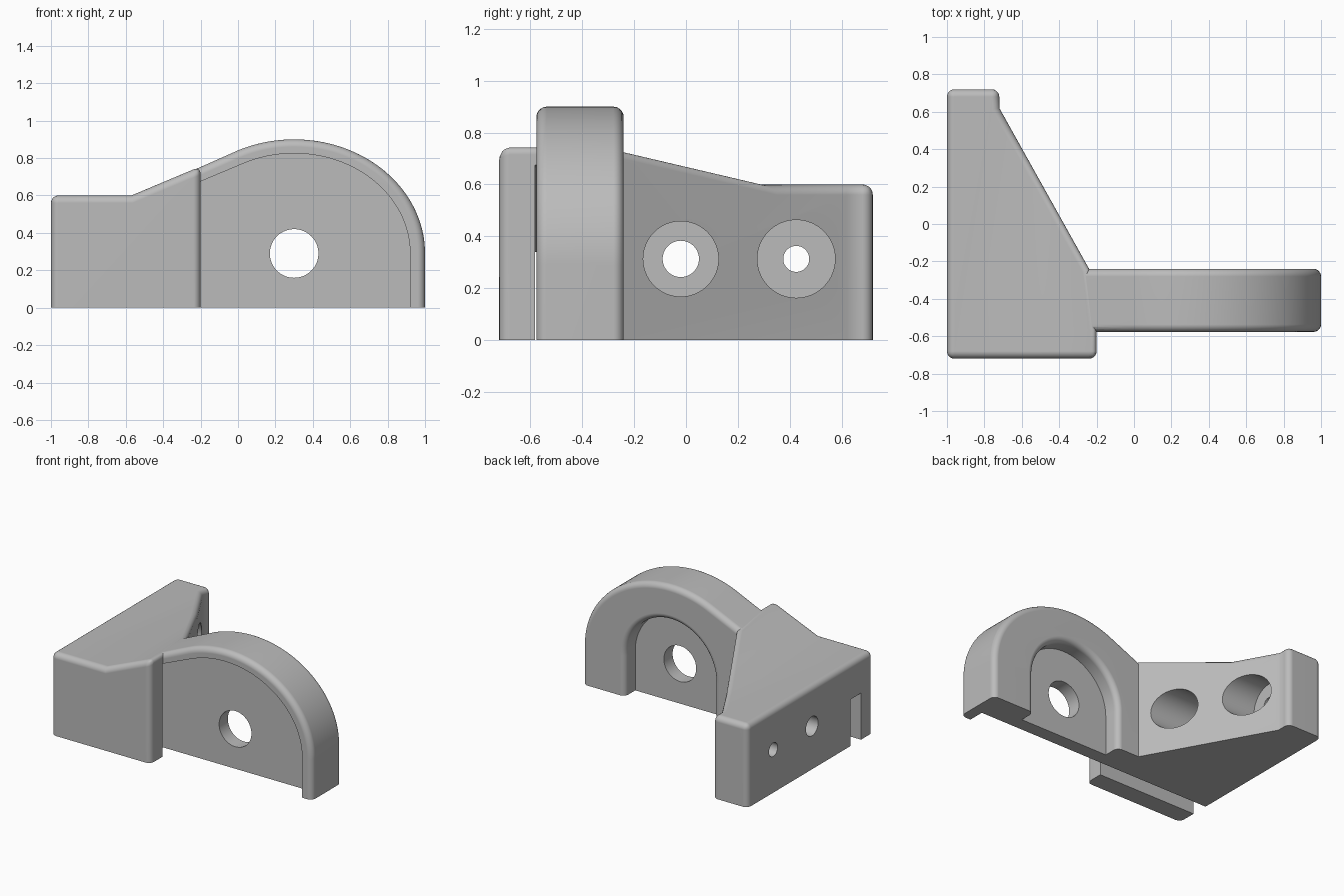
import bpy, bmesh
from math import sin, cos, pi

if "Cube" in bpy.data.objects:
    bpy.data.objects.remove(bpy.data.objects["Cube"], do_unlink=True)

DROP = -0.15  # solids start below the floor so the trimmed underside stays sharp


def arc(cx, cz, rx, rz, start, end, n=48):
    return [(cx + rx * cos(start + (end - start) * i / n),
             cz + rz * sin(start + (end - start) * i / n)) for i in range(n + 1)]


def prism(name, pts, axis, lo, hi):
    """Extrude a closed outline along one axis."""
    place = {"x": lambda a, b, d: (d, a, b),
             "y": lambda a, b, d: (a, d, b),
             "z": lambda a, b, d: (a, b, d)}[axis]
    bm = bmesh.new()
    rings = [[bm.verts.new(place(a, b, d)) for a, b in pts] for d in (lo, hi)]
    for ring in rings:
        bm.faces.new(ring)
    n = len(pts)
    for i in range(n):
        j = (i + 1) % n
        bm.faces.new((rings[0][i], rings[0][j], rings[1][j], rings[1][i]))
    bmesh.ops.recalc_face_normals(bm, faces=bm.faces)
    mesh = bpy.data.meshes.new(name)
    bm.to_mesh(mesh)
    bm.free()
    obj = bpy.data.objects.new(name, mesh)
    bpy.context.collection.objects.link(obj)
    return obj


def disc(name, axis, a, b, r, lo, hi):
    return prism(name, arc(a, b, r, r, 0, 2 * pi, 64)[:-1], axis, lo, hi)


def apply(obj, mod):
    bpy.context.view_layer.objects.active = obj
    bpy.ops.object.modifier_apply(modifier=mod.name)


def combine(obj, other, operation="DIFFERENCE"):
    mod = obj.modifiers.new("combine", "BOOLEAN")
    mod.operation, mod.solver, mod.object = operation, "EXACT", other
    apply(obj, mod)
    bpy.data.objects.remove(other, do_unlink=True)


def round_edges(obj, width):
    mod = obj.modifiers.new("round", "BEVEL")
    mod.width, mod.segments = width, 5
    mod.limit_method, mod.angle_limit = "ANGLE", 0.7
    mod.use_clamp_overlap = False
    apply(obj, mod)


# Mounting block: tapered plan cut from the sloped side profile
block = prism("bracket", [(-1, -0.72), (-0.2, -0.72), (-0.2, -0.56), (-0.24, -0.24),
                          (-0.72, 0.62), (-0.72, 0.72), (-1, 0.72)], "z", DROP, 1)
slope = prism("slope_cutter", [(-2, 0.6), (-0.57, 0.6), (0.43, 1.02), (0.43, 2), (-2, 2)],
              "y", -1, 1)
combine(block, slope)
round_edges(block, 0.04)

# Arched arm with a rounded pocket opening
arm_top = arc(0.3, 0.29, 0.7, 0.61, 0, pi * 0.642)
arm = prism("arm", [(1, DROP)] + arm_top + [(-0.32, 0.699), (-0.32, DROP)],
            "y", -0.577, -0.24)
pocket = prism("pocket_cutter", [(0.66, -1)] + arc(0.3, 0.29, 0.36, 0.36, 0, pi) + [(-0.06, -1)],
               "y", -1, 1)
combine(arm, pocket)
round_edges(arm, 0.04)
combine(block, arm, "UNION")

# Web closing the pocket
web = prism("web", [(0.75, DROP)] + arc(0.3, 0.29, 0.45, 0.42, 0, pi) + [(-0.15, DROP)],
            "y", -0.52, -0.36)
combine(block, web, "UNION")

# Front recess that runs on as a slot behind the front plate
slot = prism("slot_cutter", [(0.92, -1)] + arc(0.3, 0.29, 0.62, 0.535, 0, pi * 0.644)
             + [(-1.2, 0.255), (-1.2, -1)], "y", -0.583, -0.46)
combine(block, slot)

# Pivot hole and the two counterbored screw holes
combine(block, disc("pivot_cutter", "y", 0.3, 0.29, 0.13, -0.7, 0))
for y, head, shank in ((-0.02, 0.145, 0.07), (0.425, 0.15, 0.05)):
    combine(block, disc("head_cutter", "x", y, 0.313, head, -0.8, 0.2))
    combine(block, disc("shank_cutter", "x", y, 0.313, shank, -1.2, -0.7))

# Flat underside
floor = prism("floor_cutter", [(-2, -2), (2, -2), (2, 2), (-2, 2)], "z", -1, 0)
combine(block, floor)

# Colour and shading
grey = bpy.data.materials.new("plain grey")
grey.use_nodes = True
colour = (0.5, 0.5, 0.5, 1)
grey.diffuse_color = colour
grey.node_tree.nodes["Principled BSDF"].inputs["Base Color"].default_value = colour
block.data.materials.clear()
block.data.materials.append(grey)
for face in block.data.polygons:
    face.material_index = 0

bpy.ops.object.select_all(action="DESELECT")
block.select_set(True)
bpy.context.view_layer.objects.active = block
bpy.ops.object.shade_smooth_by_angle(angle=0.6)
normals = block.modifiers.new("flat_normals", "WEIGHTED_NORMAL")
normals.keep_sharp = True
